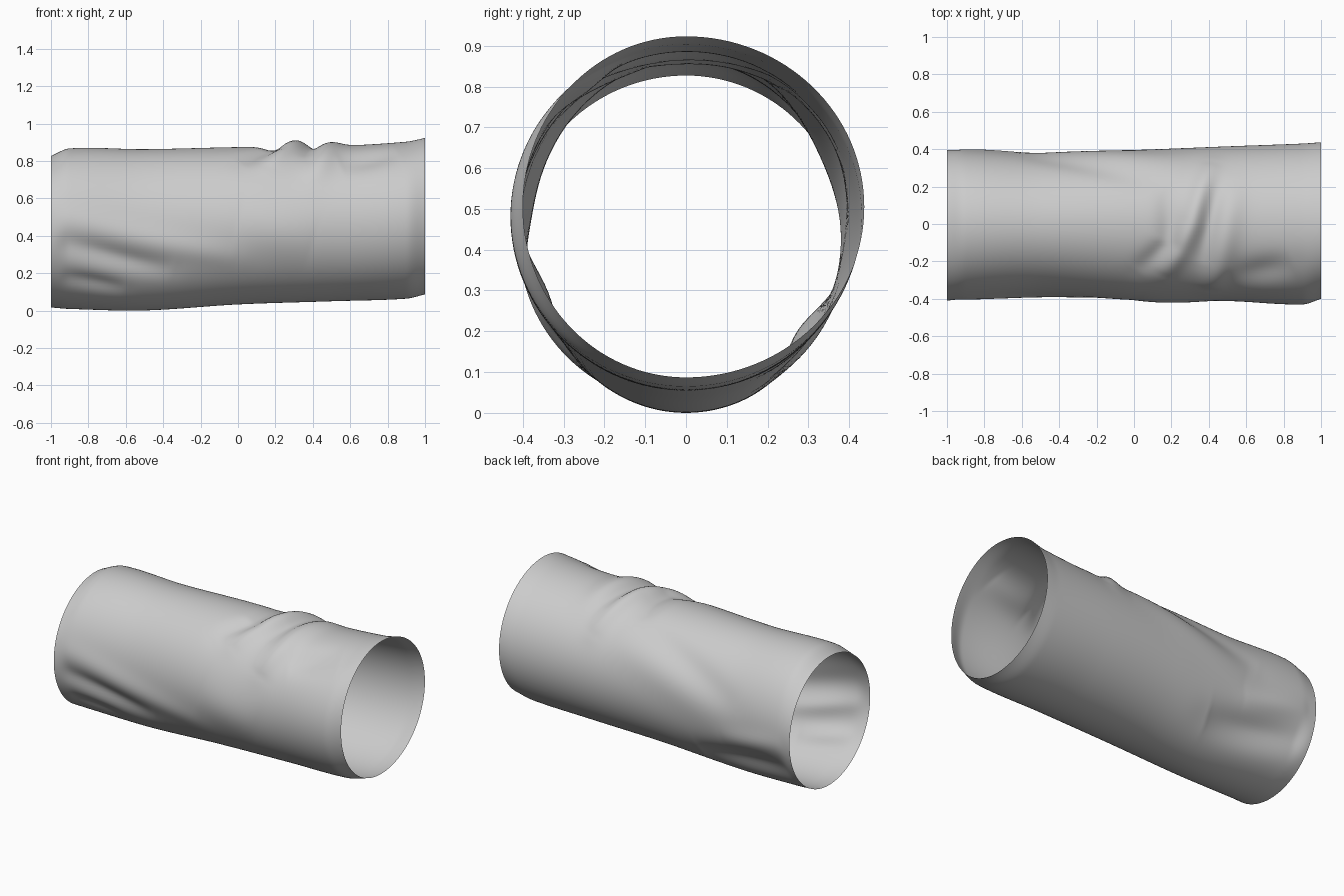
import bpy, bmesh
from math import sin, cos, pi, radians, exp, hypot

if "Cube" in bpy.data.objects:
    bpy.data.objects.remove(bpy.data.objects["Cube"])

# Silhouette of the sleeve at a few stations along x
STATIONS = (-1, -.9, -.5, 0, .5, .9, 1)
TOP = (.83, .87, .866, .877, .882, .906, .926)
BOTTOM = (.02, .012, .004, .036, .053, .067, .09)
BACK = (.395, .395, .378, .395, .415, .43, .437)
FRONT = (.41, .398, .378, .404, .411, .43, .4)

# Folds: height, half width, then path of (x, degrees); 0 = back, 90 = top, 180 = front
FOLDS = [
    # bunched folds over the top
    (-.024, .06, (.02, 128), (.19, 105), (.18, 60)),
    (.036, .06, (.16, 132), (.31, 90), (.42, 38)),
    (-.02, .05, (.36, 120), (.44, 60)),
    (.028, .07, (.4, 148), (.46, 122), (.54, 60)),
    (-.02, .08, (.55, 132), (.85, 120)),
    # diagonals running down the back
    (-.013, .08, (.16, 60), (-.6, 15)),
    (.012, .11, (.28, 40), (-.5, 2)),
    # gathers at the narrow end, back then front
    (-.042, .1, (-1, -30), (-.3, -42)),
    (.012, .06, (-.95, -6), (-.5, -14)),
    (.016, .07, (-1, 170), (0, 204)),
    (-.024, .06, (-1, 188), (-.35, 210)),
    (-.016, .05, (-.95, 216), (-.6, 226)),
    # soft swell on the front
    (.014, .14, (0, 176), (.4, 192)),
]


def curve(vals, x):
    """Smooth interpolation of station values."""
    n = len(vals)
    i = max(k for k in range(n - 1) if STATIONS[k] <= x + 1e-9)

    def slope(k):
        a, b = max(k - 1, 0), min(k + 1, n - 1)
        return (vals[b] - vals[a]) / (STATIONS[b] - STATIONS[a])
    h = STATIONS[i + 1] - STATIONS[i]
    t = (x - STATIONS[i]) / h
    s = t * t * (3 - 2 * t)
    return (vals[i] * (1 - s) + vals[i + 1] * s
            + h * t * (1 - t) * ((1 - t) * slope(i) - t * slope(i + 1)))


def fold(height, width, path, x, deg):
    """Rounded ridge or groove following a path on the unrolled surface."""
    k = radians(1) * .42
    best, along = 9, 0
    for i, ((ax, aa), (bx, ba)) in enumerate(zip(path, path[1:])):
        dx, ds = bx - ax, (ba - aa) * k
        px, ps = x - ax, ((deg - aa + 180) % 360 - 180) * k
        # wrap the angle around the middle of the segment
        t = min(1, max(0, (px * dx + ps * ds) / (dx * dx + ds * ds)))
        d = hypot(px - t * dx, ps - t * ds)
        if d < best:
            best, along = d, (i + t) / (len(path) - 1)
    if best > 3 * width:
        return 0
    return height * (.15 + .85 * sin(pi * along) ** .8) * exp(-(best / width) ** 2)


# Sleeve: open single-walled tube
NX, NA = 150, 128
bm = bmesh.new()
rings = []
for i in range(NX + 1):
    x = -1 + 2 * i / NX
    top, bottom, back, front = (curve(p, x) for p in (TOP, BOTTOM, BACK, FRONT))
    zc, rz = (top + bottom) / 2, (top - bottom) / 2
    fade = min(1, (1 - abs(x)) / .1)
    fade *= fade * (3 - 2 * fade)
    ring = []
    for j in range(NA):
        deg = 360 * j / NA
        a = radians(deg)
        off = fade * sum(fold(f[0], f[1], f[2:], x, deg) for f in FOLDS)
        ry = back if cos(a) > 0 else front
        ring.append(bm.verts.new((x, (ry + off) * cos(a), zc + (rz + off) * sin(a))))
    rings.append(ring)
for r0, r1 in zip(rings, rings[1:]):
    for j in range(NA):
        k = (j + 1) % NA
        bm.faces.new((r0[j], r0[k], r1[k], r1[j])).smooth = True
bmesh.ops.recalc_face_normals(bm, faces=bm.faces)

# Rest the sleeve on the ground
low = min(v.co.z for v in bm.verts)
bmesh.ops.translate(bm, verts=bm.verts, vec=(0, 0, -low))
mesh = bpy.data.meshes.new("sleeve")
bm.to_mesh(mesh)
bm.free()
sleeve = bpy.data.objects.new("sleeve", mesh)
bpy.context.collection.objects.link(sleeve)
